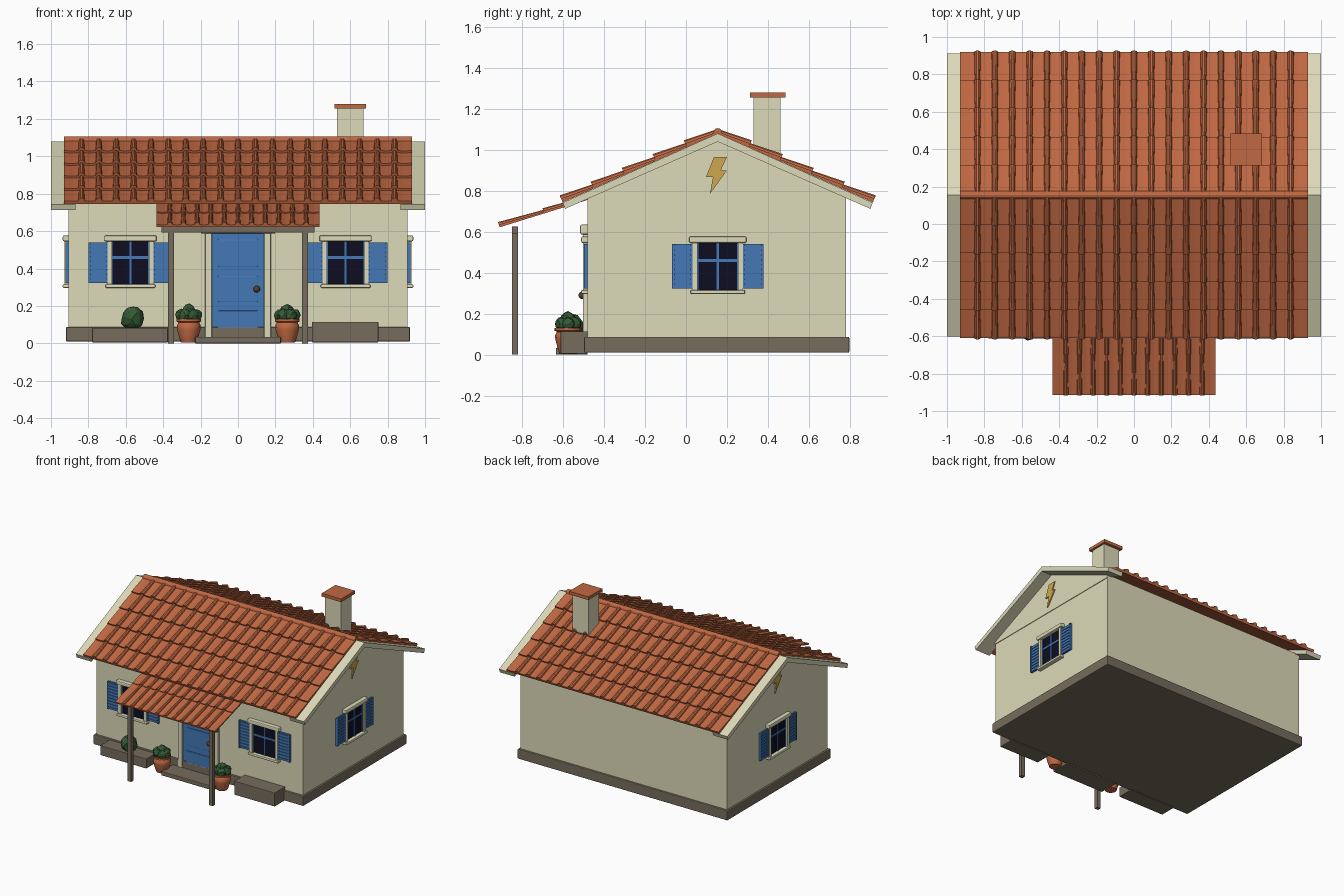
import bpy, bmesh, math, random
from mathutils import Matrix, Vector

if "Cube" in bpy.data.objects:
    bpy.data.objects.remove(bpy.data.objects["Cube"], do_unlink=True)
random.seed(4)


def material(name, r, g, b):
    m = bpy.data.materials.new(name)
    m.use_nodes = True
    m.diffuse_color = (r, g, b, 1)
    m.node_tree.nodes["Principled BSDF"].inputs["Base Color"].default_value = (r, g, b, 1)
    return m


CREAM = material("cream plaster", 0.72, 0.70, 0.48)
TILE = material("terracotta", 0.53, 0.14, 0.055)
BLUE = material("blue paint", 0.058, 0.19, 0.47)
GLASS = material("dark glass", 0.004, 0.004, 0.016)
STONE = material("brown stone", 0.18, 0.15, 0.107)
GREEN = material("leaf green", 0.035, 0.10, 0.035)
GOLD = material("gold", 0.62, 0.39, 0.08)
KNOB = material("dark bronze", 0.10, 0.05, 0.03)
IDENT = Matrix.Identity(4)


def finish(name, bm, mat, m=IDENT, bevel=0, smooth=False):
    bmesh.ops.recalc_face_normals(bm, faces=bm.faces)
    mesh = bpy.data.meshes.new(name)
    bm.to_mesh(mesh)
    bm.free()
    mesh.materials.append(mat)
    ob = bpy.data.objects.new(name, mesh)
    ob.matrix_world = m
    bpy.context.collection.objects.link(ob)
    if bevel:
        mod = ob.modifiers.new("Bevel", 'BEVEL')
        mod.width, mod.segments = bevel, 2
    if smooth:
        bpy.ops.object.select_all(action='DESELECT')
        ob.select_set(True)
        bpy.context.view_layer.objects.active = ob
        bpy.ops.object.shade_smooth_by_angle(angle=math.radians(40))
    return ob


def add_box(bm, x, y, z):
    size = (x[1] - x[0], y[1] - y[0], z[1] - z[0])
    mid = (sum(x) / 2, sum(y) / 2, sum(z) / 2)
    bmesh.ops.create_cube(bm, size=1, matrix=Matrix.Translation(mid) @ Matrix.Diagonal((*size, 1)))


def box(name, x, y, z, mat, m=IDENT, bevel=0):
    bm = bmesh.new()
    add_box(bm, x, y, z)
    return finish(name, bm, mat, m, bevel)


def prism_x(name, pts, x0, x1, mat, m=IDENT):
    """Extrude a (y, z) outline along x."""
    bm = bmesh.new()
    face = bm.faces.new([bm.verts.new((x0, y, z)) for y, z in pts])
    out = bmesh.ops.extrude_face_region(bm, geom=[face])["geom"]
    bmesh.ops.translate(bm, verts=[v for v in out if isinstance(v, bmesh.types.BMVert)], vec=(x1 - x0, 0, 0))
    return finish(name, bm, mat, m)


def lathe(name, profile, loc, mat, steps=16):
    bm = bmesh.new()
    rings = [[bm.verts.new((r * math.cos(a), r * math.sin(a), z))
              for a in (math.tau * i / steps for i in range(steps))] for r, z in profile]
    for a, b in zip(rings, rings[1:]):
        for i in range(steps):
            j = (i + 1) % steps
            bm.faces.new((a[i], a[j], b[j], b[i]))
    bm.faces.new(rings[0])
    bm.faces.new(rings[-1])
    return finish(name, bm, mat, Matrix.Translation(loc), smooth=True)


def tile_field(name, half, cols, rows, eave, top, radius, lift):
    """Rows of pan tiles with raised rounded covers, each row overlapping the one below."""
    e, t = Vector((0, *eave)), Vector((0, *top))
    slope = t - e
    normal = Vector((0, -slope.z, slope.y)).normalized()
    if normal.z < 0:
        normal = -normal
    pitch = 2 * half / cols

    def outline(scale):
        pts = [(-half, 0)]
        for k in range(1, cols):
            c = -half + k * pitch
            r = radius * scale
            pts += [(c - pitch / 2, -0.003)]
            pts += [(c - r * math.cos(a), r * math.sin(a)) for a in (math.pi * i / 5 for i in range(6))]
        return pts + [(half - pitch / 2, -0.003), (half, 0)]

    bm = bmesh.new()
    for row in range(rows):
        ends = []
        for f, h, scale in ((row / rows, lift + 0.008, 1.1), ((row + 1) / rows, 0.008, 0.85)):
            base = e + slope * f
            upper = [bm.verts.new(base + normal * (h + n) + Vector((u, 0, 0))) for u, n in outline(scale)]
            lower = [bm.verts.new(base + Vector((u, 0, 0))) for u, n in outline(scale)]
            ends.append((upper, lower))
        (u0, l0), (u1, l1) = ends
        for i in range(len(u0) - 1):
            bm.faces.new((u0[i], u0[i + 1], u1[i + 1], u1[i]))
            bm.faces.new((l0[i], l0[i + 1], l1[i + 1], l1[i]))
            bm.faces.new((u0[i], u0[i + 1], l0[i + 1], l0[i]))
            bm.faces.new((u1[i], u1[i + 1], l1[i + 1], l1[i]))
        for i in (0, -1):
            bm.faces.new((u0[i], u1[i], l1[i], l0[i]))
    return finish(name, bm, TILE)


def bush(name, loc, blobs):
    bm = bmesh.new()
    for x, y, z, r in blobs:
        new = bmesh.ops.create_icosphere(bm, subdivisions=2, radius=r, matrix=Matrix.Translation((x, y, z)))
        for v in new["verts"]:
            v.co += Vector([random.uniform(-0.1, 0.1) * r for _ in range(3)])
    return finish(name, bm, GREEN, Matrix.Translation(loc))


def window(label, m):
    """Window on a wall facing local -y, with shutters, jambs, lintel and sill."""
    box(label + "_glass", (-0.11, 0.11), (-0.004, 0.01), (0.31, 0.55), GLASS, m)
    bm = bmesh.new()
    add_box(bm, (-0.006, 0.006), (-0.01, 0.005), (0.315, 0.55))
    add_box(bm, (-0.1, 0.1), (-0.01, 0.005), (0.452, 0.466))
    for s in (-1, 1):
        add_box(bm, sorted((s * 0.095, s * 0.105)), (-0.01, 0.005), (0.315, 0.55))
    finish(label + "_muntins", bm, BLUE, m)
    for s, side in ((-1, "right"), (1, "left")):
        box(f"{label}_{side}_jamb", sorted((s * 0.1, s * 0.124)), (-0.022, 0.01), (0.31, 0.55), CREAM, m)
        bm = bmesh.new()
        a, b = 0.12, 0.224
        add_box(bm, sorted((s * a, s * b)), (-0.009, 0.005), (0.322, 0.54))
        for edge in (a, b - 0.012):
            add_box(bm, sorted((s * edge, s * (edge + 0.012))), (-0.018, 0.005), (0.322, 0.54))
        for i in range(9):
            z = 0.325 + i * 0.0237
            add_box(bm, sorted((s * (a + 0.01), s * (b - 0.01))), (-0.015, 0.005), (z, z + 0.015))
        finish(f"{label}_{side}_shutter", bm, BLUE, m)
    box(label + "_lintel", (-0.14, 0.14), (-0.032, 0.01), (0.545, 0.577), CREAM, m, 0.008)
    box(label + "_sill", (-0.133, 0.133), (-0.032, 0.01), (0.296, 0.316), CREAM, m, 0.006)


# Walls, gables and plinth
RIDGE = 0.155
box("walls", (-0.905, 0.905), (-0.48, 0.78), (0.03, 0.75), CREAM)
prism_x("gable_walls", [(-0.48, 0.745), (-0.48, 0.772), (RIDGE, 1.055), (0.78, 0.772), (0.78, 0.745)],
        -0.91, 0.91, CREAM)
box("plinth", (-0.92, 0.92), (-0.497, 0.797), (0.01, 0.087), STONE, bevel=0.006)

# Roof edges, tiles and ridge
rake = [(-0.59, 0.712), (RIDGE, 1.04), (0.90, 0.712), (0.912, 0.742), (RIDGE, 1.08), (-0.602, 0.742)]
for s, side in ((-1, "right"), (1, "left")):
    prism_x(side + "_rake_board", rake, s * 0.87, s, CREAM)
tile_field("front_roof_tiles", 0.93, 20, 5, (-0.602, 0.744), (RIDGE, 1.08), 0.016, 0.012)
tile_field("back_roof_tiles", 0.93, 20, 5, (0.912, 0.744), (RIDGE, 1.08), 0.016, 0.012)
prism_x("ridge_cap", [(RIDGE + 0.022 * math.cos(a), 1.082 + 0.024 * math.sin(a))
                      for a in (math.pi * i / 6 for i in range(7))], -0.93, 0.93, TILE)

# Chimney
box("chimney", (0.53, 0.67), (0.33, 0.462), (0.85, 1.257), CREAM)
box("chimney_cap", (0.515, 0.685), (0.312, 0.485), (1.255, 1.28), TILE)

# Porch
tile_field("porch_roof_tiles", 0.437, 12, 2, (-0.91, 0.622), (-0.475, 0.757), 0.012, 0.006)
for s, side in ((-1, "right"), (1, "left")):
    box(side + "_porch_post", sorted((s * 0.342, s * 0.373)), (-0.85, -0.82), (0, 0.6), STONE)
box("porch_beam", (-0.41, 0.41), (-0.85, -0.82), (0.592, 0.625), STONE)
box("door_step", (-0.23, 0.23), (-0.635, -0.48), (0, 0.034), STONE, bevel=0.005)

# Door
box("door", (-0.14, 0.14), (-0.488, -0.47), (0.03, 0.59), BLUE)
for z in ((0.045, 0.175), (0.22, 0.36), (0.41, 0.555)):
    box("door_panel", (-0.107, 0.107), (-0.495, -0.485), z, BLUE, bevel=0.004)
for s, side in ((-1, "right"), (1, "left")):
    box(side + "_door_jamb", sorted((s * 0.14, s * 0.176)), (-0.503, -0.47), (0.03, 0.595), CREAM, bevel=0.004)
box("door_lintel", (-0.2, 0.2), (-0.517, -0.47), (0.587, 0.635), CREAM, bevel=0.008)
bm = bmesh.new()
bmesh.ops.create_uvsphere(bm, u_segments=12, v_segments=8, radius=0.018)
finish("door_knob", bm, KNOB, Matrix.Translation((0.1, -0.507, 0.29)), smooth=True)

# Windows and gable emblems
for s, side in ((-1, "right"), (1, "left")):
    window(f"front_{side}_window", Matrix.Translation((s * 0.575, -0.48, 0)))
    turn = Matrix.Rotation(s * math.pi / 2, 4, 'Z')
    window(f"{side}_side_window", Matrix.Translation((s * 0.905, RIDGE, 0)) @ turn)
    bolt = [(-0.018, 0.966), (0.045, 0.966), (0.015, 0.90), (0.045, 0.90),
            (-0.038, 0.785), (-0.023, 0.868), (-0.057, 0.868)]
    prism_x(side + "_gable_bolt", [(s * y + RIDGE, z) for y, z in bolt], s * 0.908, s * 0.919, GOLD)

# Bench, planter and plants
box("bench", (0.395, 0.75), (-0.612, -0.48), (0.005, 0.114), STONE, bevel=0.004)
box("planter", (-0.78, -0.375), (-0.612, -0.48), (0.005, 0.082), STONE, bevel=0.004)
bush("planter_bush", (-0.565, -0.558, 0.135), [(0, 0, 0, 0.064)])
pot = [(0.042, 0.004), (0.048, 0.02), (0.063, 0.075), (0.064, 0.095), (0.055, 0.112),
       (0.066, 0.117), (0.066, 0.13), (0.054, 0.13), (0.05, 0.115)]
for s, side in ((-1, "right"), (1, "left")):
    loc = (s * 0.263, -0.575, 0)
    lathe(side + "_pot", pot, loc, TILE)
    blobs = [(0.038 * math.cos(a), 0.034 * math.sin(a), 0.15 + 0.006 * math.sin(3 * a), 0.034)
             for a in (math.tau * i / 6 for i in range(6))]
    bush(side + "_pot_plant", loc, blobs + [(0, 0, 0.172, 0.038)])
